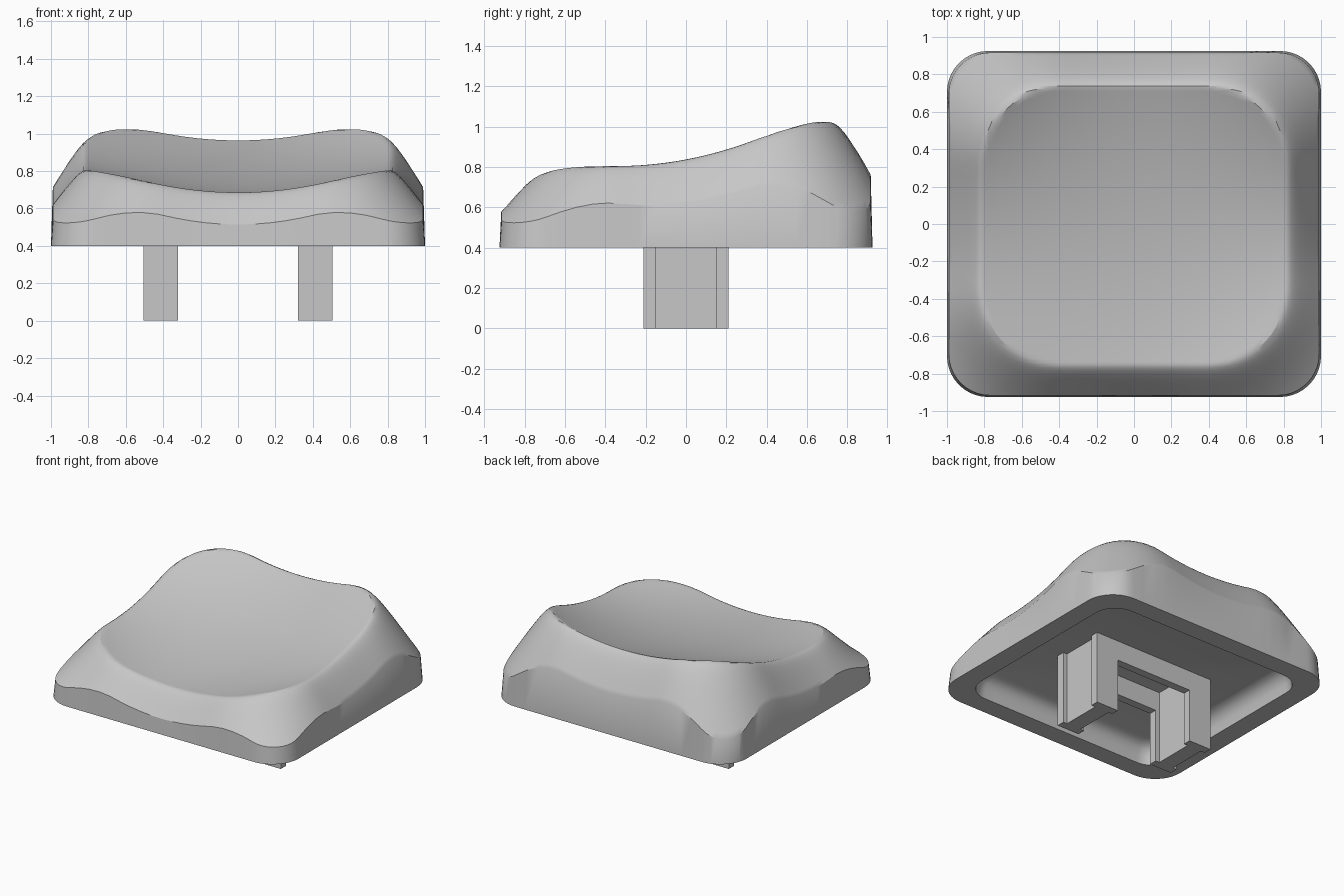
import bpy
import bmesh
import math

if "Cube" in bpy.data.objects:
    bpy.data.objects.remove(bpy.data.objects["Cube"], do_unlink=True)

# One plain grey plastic
grey = bpy.data.materials.new("grey_plastic")
grey.use_nodes = True
grey.diffuse_color = (0.57, 0.57, 0.57, 1)
grey.node_tree.nodes["Principled BSDF"].inputs["Base Color"].default_value = (0.57, 0.57, 0.57, 1)

BASE = 0.4       # underside of the cap
CEILING = 0.55   # roof of the hollow


def lerp(a, b, t):
    return a + (b - a) * t


def make_object(name, bm):
    bmesh.ops.recalc_face_normals(bm, faces=bm.faces)
    mesh = bpy.data.meshes.new(name)
    bm.to_mesh(mesh)
    bm.free()
    mesh.materials.append(grey)
    obj = bpy.data.objects.new(name, mesh)
    bpy.context.collection.objects.link(obj)
    return obj


def rounded_rect(hx, hy, r, side=18, arc=10):
    """Points round a rectangle, with evenly split sides and corners."""
    pts = []
    corners = [(1, 1), (-1, 1), (-1, -1), (1, -1)]
    for i, (sx, sy) in enumerate(corners):
        cx, cy = sx * (hx - r), sy * (hy - r)
        for k in range(arc + 1):
            a = math.pi / 2 * (i + k / arc)
            pts.append((cx + r * math.cos(a), cy + r * math.sin(a)))
        nx, ny = corners[(i + 1) % 4]
        a = math.pi / 2 * (i + 1)
        end = (nx * (hx - r) + r * math.cos(a), ny * (hy - r) + r * math.sin(a))
        start = pts[-1]
        for k in range(1, side):
            pts.append((lerp(start[0], end[0], k / side), lerp(start[1], end[1], k / side)))
    return pts


# Whole top: a dish rising to the back and corners, rolling off outside its rim
def top_height(x, y, hx=0.81, hy=0.74, r=0.42, shift=-0.01):
    dish = 0.755 + 0.19 * y + 0.13 * y * y + (0.125 + 0.22 * y * y) * x * x
    qx, qy = max(abs(x) - hx + r, 0), max(abs(y - shift) - hy + r, 0)
    d = max(math.hypot(qx, qy) - r, 0)
    return dish - (1.9 + 0.5 * y) * d * d / (d + 0.06)


# Cap: one loft from the hollow's roof, round the rim and up over the dish
rings = []
for hx, hy, r, z in [(0.74, 0.67, 0.10, CEILING), (0.79, 0.72, 0.13, 0.538),
                     (0.825, 0.755, 0.15, 0.505), (0.84, 0.77, 0.16, 0.46),
                     (0.85, 0.78, 0.17, BASE), (1.0, 0.925, 0.22, BASE)]:
    rings.append([(x, y, z) for x, y in rounded_rect(hx, hy, r)])

slope_steps, dish_steps = 18, 14
for i in range(slope_steps + 1):
    t = i / slope_steps
    loop = rounded_rect(lerp(0.99, 0.72, t), lerp(0.916, 0.65, t), lerp(0.22, 0.36, t))
    rings.append([(x, y, top_height(x, y)) for x, y in loop])
for i in range(1, dish_steps):
    s = 1 - i / dish_steps
    loop = rounded_rect(0.72 * s, 0.65 * s, 0.36 * s)
    rings.append([(x, y, top_height(x, y)) for x, y in loop])

bm = bmesh.new()
loops = [[bm.verts.new(p) for p in ring] for ring in rings]
for a, b in zip(loops, loops[1:]):
    n = len(a)
    for i in range(n):
        j = (i + 1) % n
        bm.faces.new((a[i], a[j], b[j], b[i]))
bm.faces.new(loops[0])
bm.faces.new(loops[-1])
cap = make_object("cap", bm)
bpy.context.view_layer.objects.active = cap
cap.select_set(True)
bpy.ops.object.shade_smooth_by_angle(angle=math.radians(32))
cap.select_set(False)


# Stem legs: I-shaped section along y, reaching up into the hollow
def stem_leg(name, side):
    quarter = [(0.0925, 0.21), (0.0925, 0.15), (0.06, 0.15)]
    outline = quarter + [(x, -y) for x, y in reversed(quarter)]
    outline += [(-x, -y) for x, y in quarter] + [(-x, y) for x, y in reversed(quarter)]
    bm = bmesh.new()
    face = bm.faces.new([bm.verts.new((side * 0.4125 + x, y, 0)) for x, y in outline])
    up = bmesh.ops.extrude_face_region(bm, geom=[face])["geom"]
    moved = [v for v in up if isinstance(v, bmesh.types.BMVert)]
    bmesh.ops.translate(bm, verts=moved, vec=(0, 0, CEILING + 0.01))
    make_object(name, bm)


stem_leg("left_stem_leg", 1)
stem_leg("right_stem_leg", -1)

# Ribs that join the legs inside the hollow
for name, sign in (("front_rib", -1), ("back_rib", 1)):
    bm = bmesh.new()
    bmesh.ops.create_cube(bm, size=1)
    height = CEILING + 0.01 - BASE
    for v in bm.verts:
        v.co = (v.co.x * 0.8, v.co.y * 0.06 + sign * 0.18, v.co.z * height + BASE + height / 2)
    make_object(name, bm)
